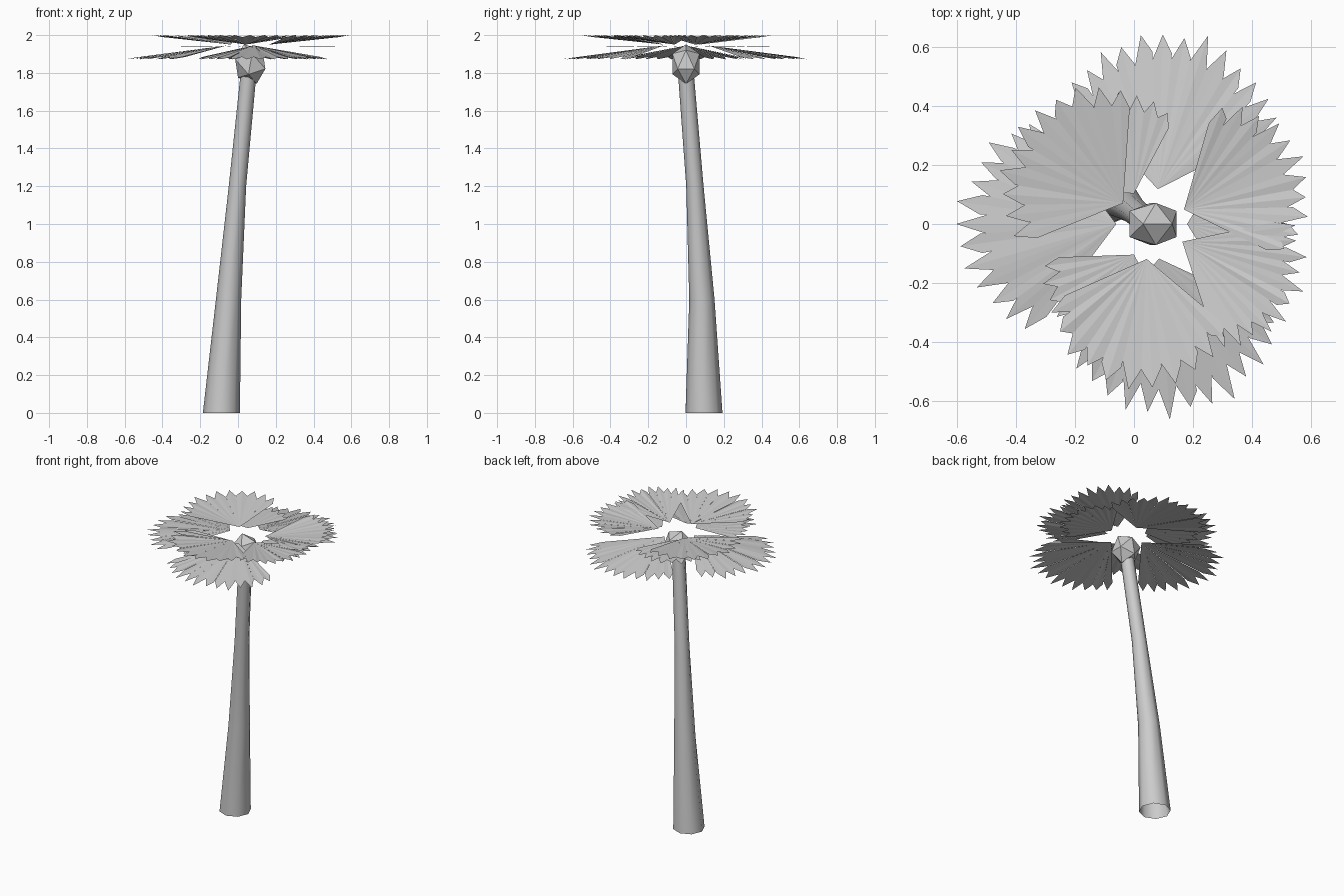
import bpy, bmesh, random
from math import sin, cos, pi, radians
from mathutils import Vector, Matrix

cube = bpy.data.objects.get("Cube")
if cube:
    bpy.data.objects.remove(cube)
random.seed(4)

grey = bpy.data.materials.new("pale_grey")
grey.use_nodes = True
colour = (0.6, 0.6, 0.6, 1)
grey.diffuse_color = colour
grey.node_tree.nodes["Principled BSDF"].inputs["Base Color"].default_value = colour


def finish(name, bm):
    mesh = bpy.data.meshes.new(name)
    bm.to_mesh(mesh)
    bm.free()
    mesh.materials.append(grey)
    obj = bpy.data.objects.new(name, mesh)
    bpy.context.collection.objects.link(obj)
    return obj


# Leaning open trunk: (x, y, z, radius) of each ring
def trunk(rings, sides=8):
    bm = bmesh.new()
    loops = []
    for x, y, z, r in rings:
        loops.append([bm.verts.new((x + r * cos(2 * pi * i / sides),
                                    y + r * sin(2 * pi * i / sides), z))
                      for i in range(sides)])
    for a, b in zip(loops, loops[1:]):
        for i in range(sides):
            j = (i + 1) % sides
            bm.faces.new((a[i], a[j], b[j], b[i]))
    obj = finish("trunk", bm)
    bpy.context.view_layer.objects.active = obj
    obj.select_set(True)
    bpy.ops.object.shade_smooth_by_angle(angle=radians(60))
    obj.select_set(False)


trunk([(-0.088, 0.095, 0.0, 0.098), (-0.05, 0.084, 0.6, 0.067),
       (-0.003, 0.047, 1.2, 0.046), (0.055, 0.0, 1.79, 0.042)])

# Faceted crown core
bm = bmesh.new()
bmesh.ops.create_icosphere(bm, subdivisions=1, radius=0.1,
                           matrix=Matrix.Translation((0.065, 0, 1.847))
                           @ Matrix.Rotation(radians(-18), 4, "Y")
                           @ Matrix.Diagonal((0.94, 0.84, 1.1, 1)))
finish("crown_core", bm)


# Pleated fan leaf: pointed folded blades, all springing from one point
def fan(name, axis, length, z_in, z_out, blades, half, fold):
    bm = bmesh.new()
    a0 = radians(axis)
    apex = Vector((0.06 + 0.12 * cos(a0), 0.12 * sin(a0), z_in))
    root = bm.verts.new(apex)

    def rim(t, reach, lift):
        a = a0 + radians(half) * t
        r = length * (1 - 0.16 * t * t) * reach
        return bm.verts.new((apex.x + r * cos(a), apex.y + r * sin(a), z_out + lift))

    step = 2 / blades
    for i in range(blades):
        t = -1 + step * (i + 0.5)
        tip = rim(t, random.uniform(0.95, 1.02), 0)
        left = rim(t - step / 2, random.uniform(0.8, 0.88), fold)
        right = rim(t + step / 2, random.uniform(0.8, 0.88), fold)
        bm.faces.new((root, left, tip))
        bm.faces.new((root, tip, right))
    finish(name, bm)


# Drooping, level and rising tiers of leaves
for i, axis in enumerate((180, 80, -78)):
    fan(f"drooping_leaf_{i + 1}", axis, 0.54, 1.945, 1.872, 13, 53, 0.012)
for i, axis in enumerate((0, 120, 240)):
    fan(f"level_leaf_{i + 1}", axis, 0.35, 1.94, 1.938, 11, 58, 0.003)
for i, (axis, half) in enumerate(((24, 50), (144, 58), (262, 58), (-30, 42))):
    fan(f"rising_leaf_{i + 1}", axis, 0.44, 1.95, 2.0, 11, half, -0.01)
